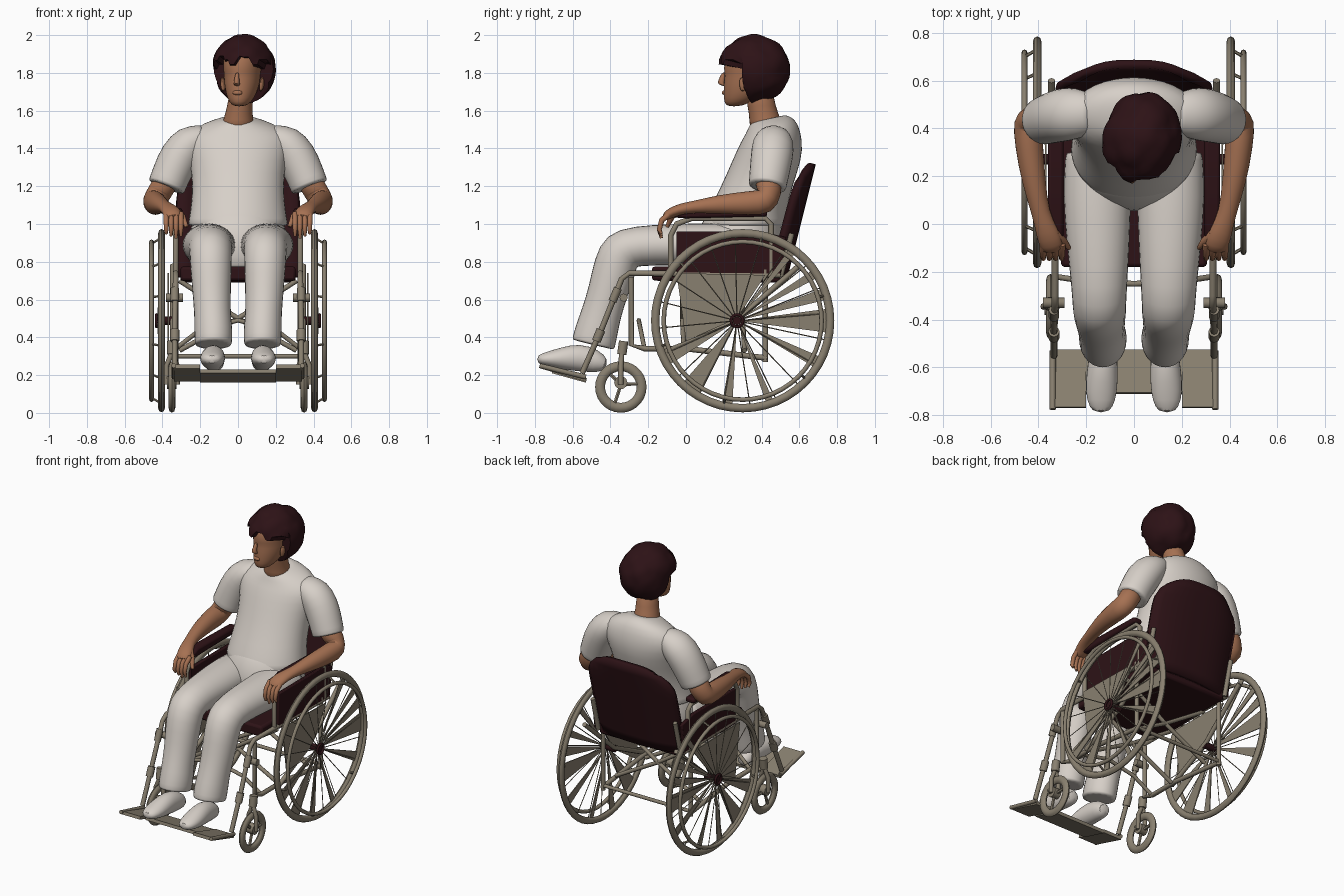
import bpy, bmesh, math, random
from mathutils import Vector, Matrix

random.seed(4)
X, Y = Vector((1, 0, 0)), Vector((0, 1, 0))


def material(name, rgb):
    m = bpy.data.materials.new(name)
    m.diffuse_color = (*rgb, 1)
    return m


CLOTH = material("white_cloth", (0.68, 0.63, 0.58))
SKIN = material("skin", (0.38, 0.165, 0.085))
DARK = material("dark_maroon", (0.026, 0.006, 0.008))
METAL = material("warm_grey_metal", (0.25, 0.215, 0.16))


def loft(bm, path, n=8, ref=X, flat=False, closed=False, hard=False):
    """Elliptical rings (x, y, z, side radius, other radius) along a path."""
    rows = [tuple(p) for p in path]
    if hard:
        mix = lambda a, b: tuple(u + (v - u) * 0.06 for u, v in zip(a, b))
        rows = [rows[0], mix(rows[0], rows[1])] + rows[1:-1] + [mix(rows[-1], rows[-2]), rows[-1]]
    m, rings = len(rows), []
    for i, r in enumerate(rows):
        nxt = rows[(i + 1) % m] if closed else rows[min(i + 1, m - 1)]
        prv = rows[i - 1] if closed else rows[max(i - 1, 0)]
        t = (Vector(nxt[:3]) - Vector(prv[:3])).normalized()
        b = Y if flat else t.cross(ref).normalized()
        a = X if flat else b.cross(t).normalized()
        ang = [2 * math.pi * k / n for k in range(n)]
        rings.append([bm.verts.new(Vector(r[:3]) + a * r[3] * math.cos(q) + b * r[4] * math.sin(q)) for q in ang])
    for i in range(m if closed else m - 1):
        p, q = rings[i], rings[(i + 1) % m]
        for k in range(n):
            bm.faces.new((p[k], p[(k + 1) % n], q[(k + 1) % n], q[k]))
    if not closed:
        bm.faces.new(rings[0])
        bm.faces.new(rings[-1])


def tube(bm, pts, r, n=8, ref=X):
    loft(bm, [(*p, r, r) for p in pts], n, ref)


def hoop(bm, x, y, z, radius, r, rx=None, seg=48, n=8):
    loft(bm, [(x, y + radius * math.cos(2 * math.pi * i / seg), z + radius * math.sin(2 * math.pi * i / seg),
               rx or r, r) for i in range(seg)], n, closed=True)


def prism(bm, outline, x0, x1):
    """A y-z outline extruded along x."""
    a = [bm.verts.new((x0, y, z)) for y, z in outline]
    b = [bm.verts.new((x1, y, z)) for y, z in outline]
    bm.faces.new(a)
    bm.faces.new(b)
    for k in range(len(a)):
        j = (k + 1) % len(a)
        bm.faces.new((a[k], a[j], b[j], b[k]))


def finish(bm, name, mat, mirror=False, subsurf=0, bevel=0, angle=50):
    bmesh.ops.recalc_face_normals(bm, faces=bm.faces)
    me = bpy.data.meshes.new(name)
    bm.to_mesh(me)
    bm.free()
    me.materials.append(mat)
    o = bpy.data.objects.new(name, me)
    bpy.context.collection.objects.link(o)
    bpy.context.view_layer.objects.active = o
    o.select_set(True)
    bpy.ops.object.shade_smooth_by_angle(angle=math.radians(angle))
    o.select_set(False)
    if bevel:
        mod = o.modifiers.new("bevel", 'BEVEL')
        mod.width, mod.segments = bevel, 2
    if subsurf:
        mod = o.modifiers.new("subdivision", 'SUBSURF')
        mod.levels = mod.render_levels = subsurf
    if mirror:
        o.modifiers.new("mirror", 'MIRROR').use_mirror_merge = False
    return o


def body(name, mat, path, n=14, mirror=True, **kw):
    bm = bmesh.new()
    loft(bm, path, n, **kw)
    return finish(bm, name, mat, mirror, 1, angle=70)


# ---- Big wheels, hand rings, spokes and hubs
WY, WZ, HY = 0.30, 0.488, 0.27
bm = bmesh.new()
hoop(bm, 0.405, WY, WZ, 0.463, 0.022, 0.018)
finish(bm, "rear_tyre", METAL, True)
bm = bmesh.new()
hoop(bm, 0.458, WY, WZ, 0.418, 0.012)
for k in range(6):
    a = k * math.pi / 3 + 0.3
    c, s = math.cos(a), math.sin(a)
    tube(bm, [(0.458, WY + 0.418 * c, WZ + 0.418 * s), (0.405, WY + 0.45 * c, WZ + 0.45 * s)], 0.007, 6, Y)
finish(bm, "hand_ring", METAL, True)
rim = lambda deg: (WY + 0.447 * math.cos(math.radians(deg)), WZ + 0.447 * math.sin(math.radians(deg)))
bm = bmesh.new()
for k in range(20):
    tube(bm, [(0.425, HY, WZ), (0.405, *rim(k * 18 + 5))], 0.003, 4)
finish(bm, "spokes", METAL, True)
bm = bmesh.new()
for a, b in [(-8, 8), (14, 22), (30, 36), (-33, -25), (52, 57), (200, 211), (226, 240), (256, 263), (286, 291)]:
    prism(bm, [(HY, WZ), rim(a), rim(b)], 0.402, 0.408)
finish(bm, "flat_spoke_blades", METAL, True)
bm = bmesh.new()
tube(bm, [(0.34, HY, WZ), (0.43, HY, WZ)], 0.022, 12, Y)
hoop(bm, 0.432, HY, WZ, 0.032, 0.008, seg=16)
finish(bm, "wheel_hub", DARK, True)
bm = bmesh.new()
prism(bm, [(-0.05, 0.74), (0.42, 0.73), (0.27, 0.50), (0.0, 0.38)], 0.366, 0.372)
finish(bm, "skirt_guard", METAL, True)

# ---- Front casters
bm = bmesh.new()
hoop(bm, 0.35, -0.345, 0.137, 0.11, 0.026, 0.018, 28)
tube(bm, [(0.325, -0.345, 0.16), (0.375, -0.345, 0.16)], 0.035, 10, Y)
for a in (10, 130, 250):
    q = math.radians(a)
    tube(bm, [(0.35, -0.345, 0.15), (0.35, -0.345 + 0.1 * math.cos(q), 0.137 + 0.1 * math.sin(q))], 0.01, 6)
finish(bm, "caster_wheel", METAL, True)
bm = bmesh.new()
for x in (0.322, 0.378):
    tube(bm, [(x, -0.345, 0.15), (x, -0.345, 0.25), (0.35, -0.34, 0.32)], 0.014)
tube(bm, [(0.35, -0.34, 0.31), (0.35, -0.33, 0.38)], 0.026, 10)
finish(bm, "caster_fork", METAL, True)

# ---- Tubular frame
bm = bmesh.new()
x = 0.33
for pts in ([(x, 0.5, 0.73), (x, -0.3, 0.74), (x, -0.34, 0.71), (0.335, -0.44, 0.46), (0.335, -0.55, 0.21)],
            [(x, -0.29, 0.72), (x, -0.29, 0.36), (x, -0.22, 0.34), (x, 0.0, 0.34), (x, 0.43, 0.29)],
            [(x, -0.08, 0.74), (x, -0.08, 0.94), (x, -0.05, 1.0), (x, 0.03, 1.03), (x, 0.42, 1.03),
             (x, 0.45, 1.0), (x, 0.45, 0.73)],
            [(x, 0.42, 0.76), (x, 0.42, 0.27)], [(0.345, -0.05, 0.34), (0.345, 0.28, 0.5), (0.345, 0.6, 0.78)],
            [(0.31, 0.5, 0.72), (0.31, 0.56, 0.95)]):
    tube(bm, pts, 0.015)
tube(bm, [(0.335, -0.45, 0.44), (0.335, -0.475, 0.38)], 0.024)
tube(bm, [(0.335, -0.36, 0.66), (0.335, -0.39, 0.59)], 0.022)
tube(bm, [(0.29, -0.33, 0.61), (0.38, -0.33, 0.61)], 0.022, 8, Y)
for yy in (-0.02, 0.3):
    tube(bm, [(0.31, yy, 0.70), (0.0, yy, 0.50), (-0.31, yy + 0.01, 0.33)], 0.013, 8, Y)
finish(bm, "side_frame", METAL, True)
bm = bmesh.new()
tube(bm, [(-0.33, -0.22, 0.34), (-0.2, -0.24, 0.44), (0, -0.25, 0.49), (0.2, -0.24, 0.44), (0.33, -0.22, 0.34)], 0.012, 8, Y)
tube(bm, [(-0.33, 0.42, 0.30), (0.33, 0.42, 0.30)], 0.012, 8, Y)
finish(bm, "cross_bars", METAL)

# ---- Footrest
bm = bmesh.new()
prism(bm, [(-0.53, 0.165), (-0.77, 0.235), (-0.765, 0.255), (-0.525, 0.185)], 0.2, 0.34)
prism(bm, [(-0.53, 0.16), (-0.71, 0.21), (-0.705, 0.23), (-0.525, 0.18)], 0.0, 0.2)
tube(bm, [(0.34, -0.53, 0.19), (0.34, -0.775, 0.25)], 0.013)
finish(bm, "footplate", METAL, True)

# ---- Upholstery
bm = bmesh.new()
prism(bm, [(-0.18, 0.70), (0.5, 0.69), (0.5, 0.77), (-0.18, 0.775)], -0.305, 0.305)
finish(bm, "seat", DARK, bevel=0.015)
bm = bmesh.new()
prism(bm, [(-0.05, 0.72), (0.5, 0.72), (0.53, 0.93), (0.4, 0.96), (-0.05, 0.96)], 0.318, 0.342)
finish(bm, "side_panel", DARK, True, bevel=0.006)
bm = bmesh.new()
prism(bm, [(-0.07, 1.035), (0.0, 1.03), (0.43, 1.04), (0.43, 1.075), (0.0, 1.085), (-0.07, 1.06)], 0.295, 0.36)
finish(bm, "armrest_pad", DARK, True, bevel=0.012)
bm = bmesh.new()
rows = []
for j in range(11):
    v = j / 10
    w = 0.32 - 0.085 * max(0, (v - 0.65) / 0.35) ** 3
    rows.append([bm.verts.new((w * u, 0.455 + 0.15 * v + 0.065 * (1 - abs(u) ** 3),
                               0.72 + 0.6 * v - 0.06 * v ** 4 * abs(u) ** 4)) for u in [i / 6 - 1 for i in range(13)]])
for p, q in zip(rows, rows[1:]):
    for i in range(12):
        bm.faces.new((p[i], p[i + 1], q[i + 1], q[i]))
back = finish(bm, "backrest", DARK)
mod = back.modifiers.new("thickness", 'SOLIDIFY')
mod.thickness, mod.offset = 0.035, 0

# ---- Trousers and shoes
body("pelvis", CLOTH, [(0, 0.28, 0.76, 0.25, 0.21), (0, 0.28, 0.88, 0.28, 0.24), (0, 0.29, 1.0, 0.25, 0.22),
                       (0, 0.31, 1.08, 0.22, 0.18)], 18, False, flat=True, hard=True)
body("trouser_leg", CLOTH, [(0.15, 0.3, 0.88, 0.14, 0.12), (0.155, 0.12, 0.89, 0.148, 0.12),
     (0.15, -0.08, 0.89, 0.135, 0.112), (0.145, -0.26, 0.885, 0.12, 0.11), (0.145, -0.345, 0.86, 0.115, 0.125),
     (0.143, -0.375, 0.78, 0.113, 0.12), (0.14, -0.41, 0.65, 0.105, 0.108), (0.135, -0.45, 0.52, 0.098, 0.108),
     (0.13, -0.475, 0.43, 0.105, 0.118), (0.13, -0.492, 0.36, 0.1, 0.118)], hard=True)
body("shoe", CLOTH, [(0.125, -0.42, 0.25, 0.045, 0.035), (0.125, -0.48, 0.275, 0.055, 0.065),
     (0.13, -0.57, 0.295, 0.062, 0.076), (0.135, -0.66, 0.288, 0.07, 0.06), (0.138, -0.74, 0.285, 0.063, 0.038),
     (0.138, -0.79, 0.283, 0.035, 0.022)])

# ---- Shirt
bm = bmesh.new()
loft(bm, [(0, 0.31, 0.99, 0.27, 0.225), (0, 0.32, 1.06, 0.257, 0.21), (0, 0.375, 1.2, 0.24, 0.19),
          (0, 0.43, 1.34, 0.26, 0.185), (0, 0.455, 1.44, 0.29, 0.165), (0, 0.455, 1.505, 0.24, 0.14),
          (0, 0.445, 1.545, 0.14, 0.112), (0, 0.435, 1.56, 0.088, 0.09)], 20, flat=True, hard=True)
for v in bm.verts:
    if v.co.z > 1.5:
        v.co.z += 0.22 * (v.co.y - 0.45)
finish(bm, "shirt", CLOTH, False, 1, angle=70)
body("sleeve", CLOTH, [(0.17, 0.46, 1.47, 0.06, 0.08), (0.25, 0.463, 1.435, 0.105, 0.115),
     (0.31, 0.455, 1.36, 0.112, 0.115), (0.355, 0.44, 1.26, 0.105, 0.108), (0.38, 0.43, 1.195, 0.103, 0.102)], hard=True)

# ---- Arms and hands
body("arm", SKIN, [(0.36, 0.43, 1.26, 0.07, 0.075), (0.42, 0.445, 1.16, 0.068, 0.07),
     (0.445, 0.43, 1.115, 0.065, 0.075), (0.44, 0.33, 1.11, 0.06, 0.065), (0.42, 0.18, 1.105, 0.052, 0.052),
     (0.39, 0.04, 1.09, 0.036, 0.032), (0.365, -0.03, 1.08, 0.048, 0.03), (0.345, -0.09, 1.055, 0.052, 0.028),
     (0.34, -0.115, 1.03, 0.04, 0.02)])
bm = bmesh.new()
for i in range(4):
    fx = 0.302 + 0.026 * i
    loft(bm, [(fx, -0.085, 1.055, 0.015, 0.016), (fx, -0.128, 1.02, 0.014, 0.015),
              (fx, -0.142, 0.97, 0.012, 0.013), (fx, -0.13, 0.925 + 0.012 * abs(i - 1), 0.008, 0.008)], 8)
loft(bm, [(0.33, -0.04, 1.07, 0.02, 0.02), (0.295, -0.075, 1.04, 0.018, 0.018),
          (0.272, -0.10, 0.985, 0.01, 0.01)], 8, Y)
finish(bm, "fingers", SKIN, True)

# ---- Neck, head and hair
body("neck", SKIN, [(0, 0.43, 1.48, 0.1, 0.1), (0, 0.42, 1.555, 0.08, 0.085), (0.01, 0.40, 1.62, 0.068, 0.075),
                    (0.02, 0.385, 1.72, 0.068, 0.08)], 14, False, flat=True)
TURN = Matrix.Translation((0.03, 0.36, 0)) @ Matrix.Rotation(math.radians(-12), 4, 'Z') @ Matrix.Translation((0, -0.36, 0))
bm = bmesh.new()
loft(bm, [(0, 0.25, 1.622, 0.03, 0.035), (0, 0.272, 1.645, 0.06, 0.075), (0, 0.30, 1.69, 0.082, 0.105),
          (0, 0.318, 1.75, 0.096, 0.122), (0, 0.33, 1.795, 0.098, 0.128), (0, 0.335, 1.82, 0.105, 0.142),
          (0, 0.345, 1.89, 0.105, 0.14), (0, 0.35, 1.95, 0.08, 0.1)], 16, flat=True)
loft(bm, [(0, 0.198, 1.805, 0.01, 0.012), (0, 0.185, 1.765, 0.014, 0.018), (0, 0.18, 1.742, 0.02, 0.022),
          (0, 0.2, 1.73, 0.014, 0.01)], 8, flat=True)
loft(bm, [(0, 0.201, 1.708, 0.022, 0.01), (0, 0.2, 1.695, 0.032, 0.016), (0, 0.203, 1.682, 0.024, 0.014)], 8, flat=True)
for sx in (-1, 1):
    loft(bm, [(sx * 0.1, 0.32, 1.70, 0.01, 0.012), (sx * 0.107, 0.325, 1.74, 0.014, 0.026),
              (sx * 0.107, 0.325, 1.78, 0.01, 0.022)], 8, flat=True)
bm.transform(TURN)
finish(bm, "head", SKIN, False, 1, angle=70)
bm = bmesh.new()
bmesh.ops.create_icosphere(bm, subdivisions=4, radius=1)
bumps = [Vector((random.gauss(0, 1), random.gauss(0, 1), random.gauss(0, 1))).normalized() for _ in range(60)]
for v in bm.verts:
    d = v.co.normalized()
    near = max(d.dot(b) for b in bumps)
    r = 0.95 + 0.10 * max(0, (near - 0.9) / 0.1)
    v.co = Vector((d.x * 0.162 * r, 0.36 + d.y * 0.188 * r, 1.82 + d.z * 0.178 * r))
    # Pull the front back below the fringe to open the face
    edge = 1.855 + 0.02 * math.sin(v.co.x * 50)
    if v.co.z < edge:
        v.co.y = max(v.co.y, 0.33 + 0.25 * max(0, 1.74 - v.co.z))
bm.transform(TURN)
finish(bm, "hair", DARK, angle=40)
